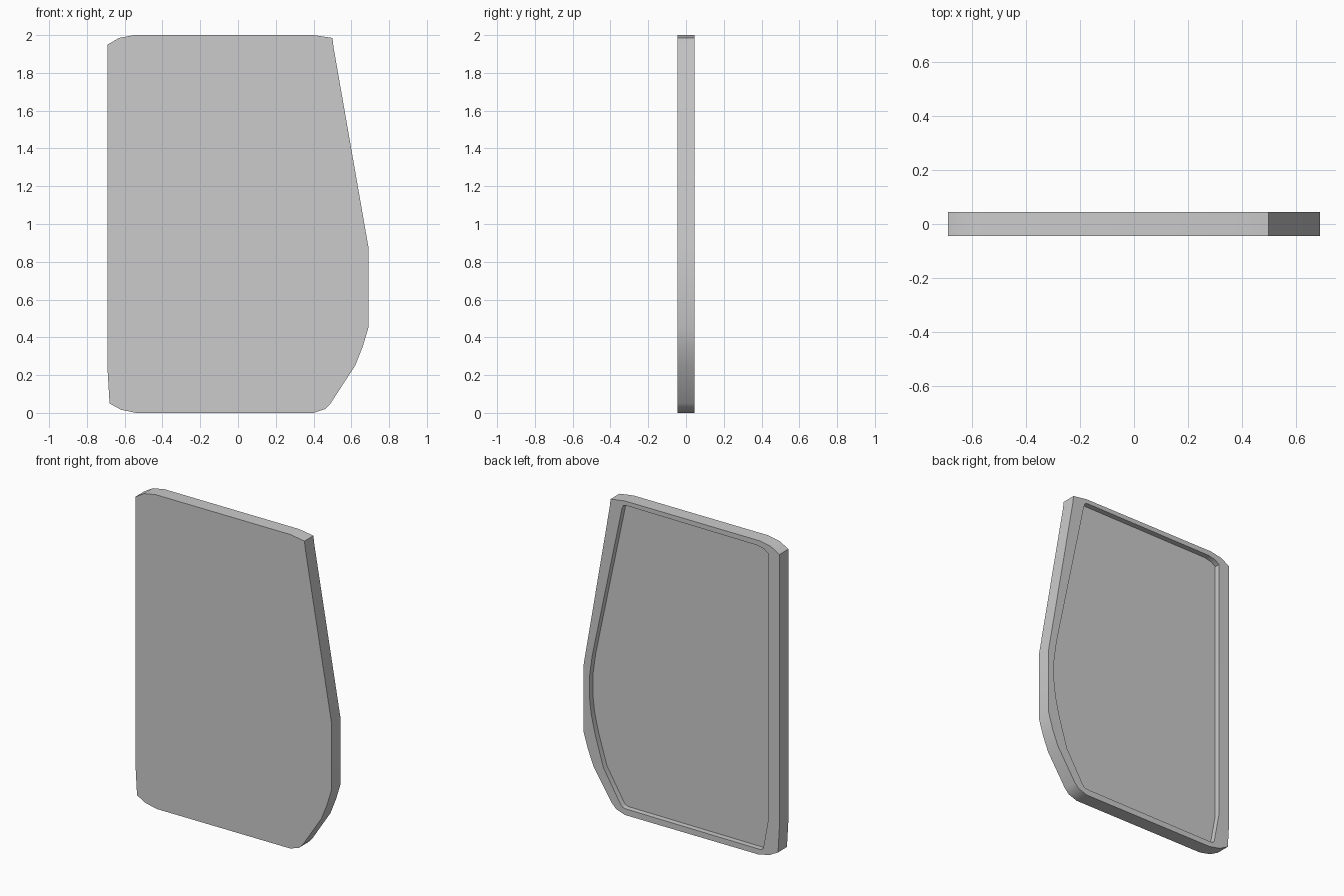
import bpy, bmesh, math

if "Cube" in bpy.data.objects:
    bpy.data.objects.remove(bpy.data.objects["Cube"])

# Panel silhouette (x, z) and the smaller recess outline on the back
OUTER = [(-0.69, 1.95), (-0.63, 1.985), (-0.55, 2.0), (0.40, 2.0), (0.50, 1.985),
         (0.505, 1.94), (0.69, 0.88), (0.69, 0.45), (0.66, 0.35), (0.62, 0.25),
         (0.49, 0.05), (0.46, 0.02), (0.40, 0.0), (-0.54, 0.0), (-0.62, 0.017),
         (-0.68, 0.05), (-0.69, 0.22)]
INNER = [(-0.613, 1.935), (-0.58, 1.957), (-0.53, 1.967), (0.39, 1.973), (0.41, 1.968),
         (0.42, 1.945), (0.63, 0.95), (0.648, 0.82), (0.65, 0.69), (0.637, 0.58),
         (0.61, 0.46), (0.55, 0.26), (0.43, 0.06), (0.415, 0.045), (0.395, 0.04),
         (-0.555, 0.035), (-0.575, 0.045), (-0.58, 0.07), (-0.613, 0.25)]
HALF, DEPTH = 0.045, 0.035


def prism(name, outline, y0, y1):
    """Extrude an x-z outline from y0 to y1."""
    bm = bmesh.new()
    face = bm.faces.new([bm.verts.new((x, y0, z)) for x, z in outline])
    ext = bmesh.ops.extrude_face_region(bm, geom=[face])
    for v in ext["geom"]:
        if isinstance(v, bmesh.types.BMVert):
            v.co.y = y1
    bmesh.ops.recalc_face_normals(bm, faces=bm.faces)
    mesh = bpy.data.meshes.new(name)
    bm.to_mesh(mesh)
    bm.free()
    ob = bpy.data.objects.new(name, mesh)
    bpy.context.collection.objects.link(ob)
    return ob


# Solid panel with the shallow recess cut into its back
panel = prism("panel", OUTER, -HALF, HALF)
cutter = prism("recess_cutter", INNER, HALF - DEPTH, HALF + 0.1)
cutter.hide_render = True
mod = panel.modifiers.new("recess", 'BOOLEAN')
mod.operation, mod.solver, mod.object = 'DIFFERENCE', 'EXACT', cutter

bpy.context.view_layer.objects.active = panel
panel.select_set(True)
bpy.ops.object.modifier_apply(modifier=mod.name)
bpy.data.objects.remove(cutter)

# Soft shading round the gentle corners only
bpy.ops.object.shade_smooth_by_angle(angle=math.radians(30))
